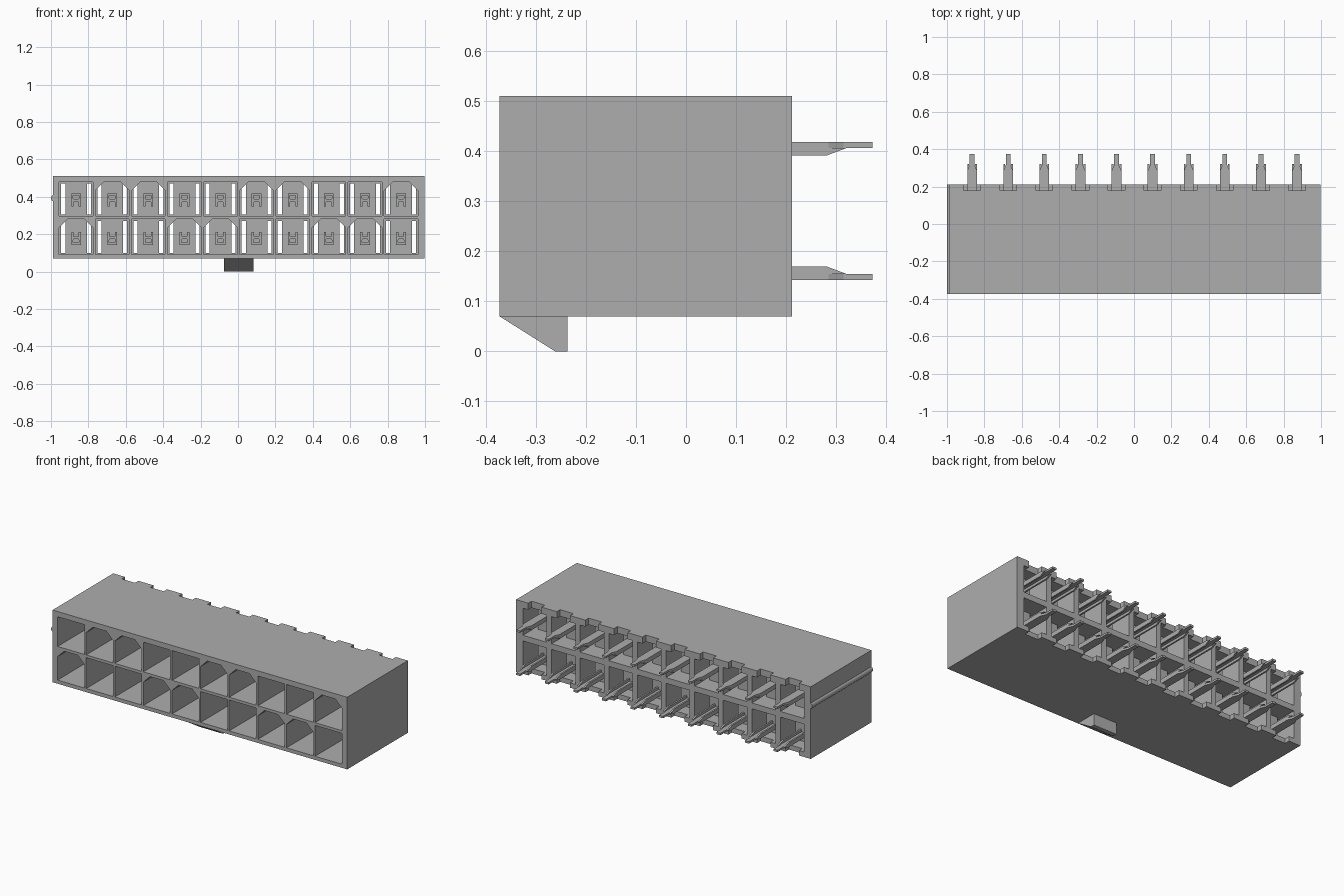
import bpy
import bmesh
import math
from mathutils import Vector

cube = bpy.data.objects.get("Cube")
if cube:
    bpy.data.objects.remove(cube, do_unlink=True)

grey = bpy.data.materials.new("plain grey")
grey.use_nodes = True
COLOUR = (0.42, 0.42, 0.42, 1)
grey.diffuse_color = COLOUR
grey.node_tree.nodes["Principled BSDF"].inputs["Base Color"].default_value = COLOUR

PITCH, OFFSET = 0.193, 0.003
COLUMNS = [(i - 4.5) * PITCH + OFFSET for i in range(10)]
FRONT, BACK = -0.373, 0.212
LEFT, RIGHT, FLOOR, TOP = -0.99, 0.998, 0.07, 0.51
CELL_ROWS = [(0.092, 0.28), (0.297, 0.478)]
POCKET_ROWS = [(0.10, 0.27), (0.305, 0.47)]


def prism(bm, outline, shift):
    """Extrude a closed 3D outline along a vector into a solid."""
    low = [bm.verts.new(p) for p in outline]
    high = [bm.verts.new(Vector(p) + Vector(shift)) for p in outline]
    bm.faces.new(low)
    bm.faces.new(high)
    n = len(low)
    for i in range(n):
        j = (i + 1) % n
        bm.faces.new((low[i], low[j], high[j], high[i]))


def box(bm, x0, x1, y0, y1, z0, z1):
    prism(bm, [(x0, y0, z0), (x1, y0, z0), (x1, y0, z1), (x0, y0, z1)], (0, y1 - y0, 0))


def finish(bm, name):
    bmesh.ops.recalc_face_normals(bm, faces=bm.faces[:])
    mesh = bpy.data.meshes.new(name)
    bm.to_mesh(mesh)
    bm.free()
    mesh.materials.append(grey)
    ob = bpy.data.objects.new(name, mesh)
    bpy.context.collection.objects.link(ob)
    return ob


def cut(target, bm, name):
    """Subtract a set of separate solids from the target."""
    cutter = finish(bm, name)
    cutter.hide_render = True
    mod = target.modifiers.new(name, "BOOLEAN")
    mod.operation = "DIFFERENCE"
    mod.solver = "EXACT"
    mod.object = cutter
    with bpy.context.temp_override(object=target, active_object=target):
        bpy.ops.object.modifier_apply(modifier=name)
    bpy.data.objects.remove(cutter, do_unlink=True)


# Housing block
bm = bmesh.new()
box(bm, LEFT, RIGHT, FRONT, BACK, FLOOR, TOP)
housing = finish(bm, "housing")

# Front cells: some square, some keyed with bevelled upper corners
bm = bmesh.new()
keyed = [{0, 3, 4, 7, 8}, {1, 2, 5, 6, 9}]
half, bevel = 0.0905, 0.045
for row, (z0, z1) in enumerate(CELL_ROWS):
    for i, x in enumerate(COLUMNS):
        c = bevel if i in keyed[row] else 0
        outline = [(x - half, z0), (x + half, z0)]
        if c:
            outline += [(x + half, z1 - c), (x + half - c, z1),
                        (x - half + c, z1), (x - half, z1 - c)]
        else:
            outline += [(x + half, z1), (x - half, z1)]
        prism(bm, [(px, FRONT - 0.1, pz) for px, pz in outline], (0, 0.5, 0))
cut(housing, bm, "cells")

# Rear pockets
bm = bmesh.new()
for z0, z1 in POCKET_ROWS:
    for x in COLUMNS:
        box(bm, x - 0.08, x + 0.08, 0.1, BACK + 0.1, z0, z1)
cut(housing, bm, "pockets")

# Slots either side of each pin plate, joining cells and pockets
bm = bmesh.new()
for z0, z1 in POCKET_ROWS:
    for x in COLUMNS:
        for side in (-1, 1):
            a, b = sorted((x + side * 0.058, x + side * 0.08))
            box(bm, a, b, 0.01, 0.12, z0, z1)
cut(housing, bm, "slots")

# Notches in the rear edges of the top and bottom walls
bm = bmesh.new()
for x in COLUMNS:
    for z0, z1 in ((TOP - 0.05, TOP + 0.05), (FLOOR - 0.05, FLOOR + 0.04)):
        box(bm, x - 0.045, x + 0.045, 0.18, BACK + 0.1, z0, z1)
cut(housing, bm, "notches")

# Latch ramp under the front edge
bm = bmesh.new()
ramp = [(FRONT, FLOOR), (-0.262, 0), (-0.237, 0), (-0.237, FLOOR)]
prism(bm, [(-0.075, y, z) for y, z in ramp], (0.157, 0, 0))
finish(bm, "latch_ramp")

# Round rib along one end
bm = bmesh.new()
ring = [math.tau * k / 24 for k in range(24)]
prism(bm, [(-0.981 + 0.019 * math.cos(a), FRONT, 0.393 + 0.019 * math.sin(a))
           for a in ring], (0, BACK - FRONT, 0))
rib = finish(bm, "side_rib")
for face in rib.data.polygons:
    face.use_smooth = len(face.vertices) == 4


def pin(name, x, z, up):
    """Channel-shaped pin; its legs point along up from the flat web."""
    bm = bmesh.new()
    # Flat web with a narrow tail
    right = [(0.026, 0.0), (0.026, 0.285), (0.013, 0.315), (0.013, 0.373)]
    outline = right + [(-px, py) for px, py in reversed(right)]
    prism(bm, [(x + px, py, z) for px, py in outline], (0, 0, up * 0.012))
    # Tapering legs and the taller prongs inside the cell
    leg = [(0.0, 0.012), (0.32, 0.012), (0.28, 0.027), (0.0, 0.027)]
    for side in (-1, 1):
        x0 = x + side * 0.026
        prism(bm, [(x0, y, z + up * h) for y, h in leg], (-side * 0.01, 0, 0))
        a, b = sorted((x0, x0 - side * 0.012))
        low, high = sorted((z + up * 0.027, z + up * 0.07))
        box(bm, a, b, 0.0, 0.06, low, high)
    low, high = sorted((z + up * 0.03, z + up * 0.045))
    box(bm, x - 0.014, x + 0.014, 0.0, 0.06, low, high)
    finish(bm, name)


# Two rows of pins, mirrored vertically
for i, x in enumerate(COLUMNS):
    pin(f"lower_pin_{i + 1}", x, 0.143, 1)
    pin(f"upper_pin_{i + 1}", x, 0.418, -1)
